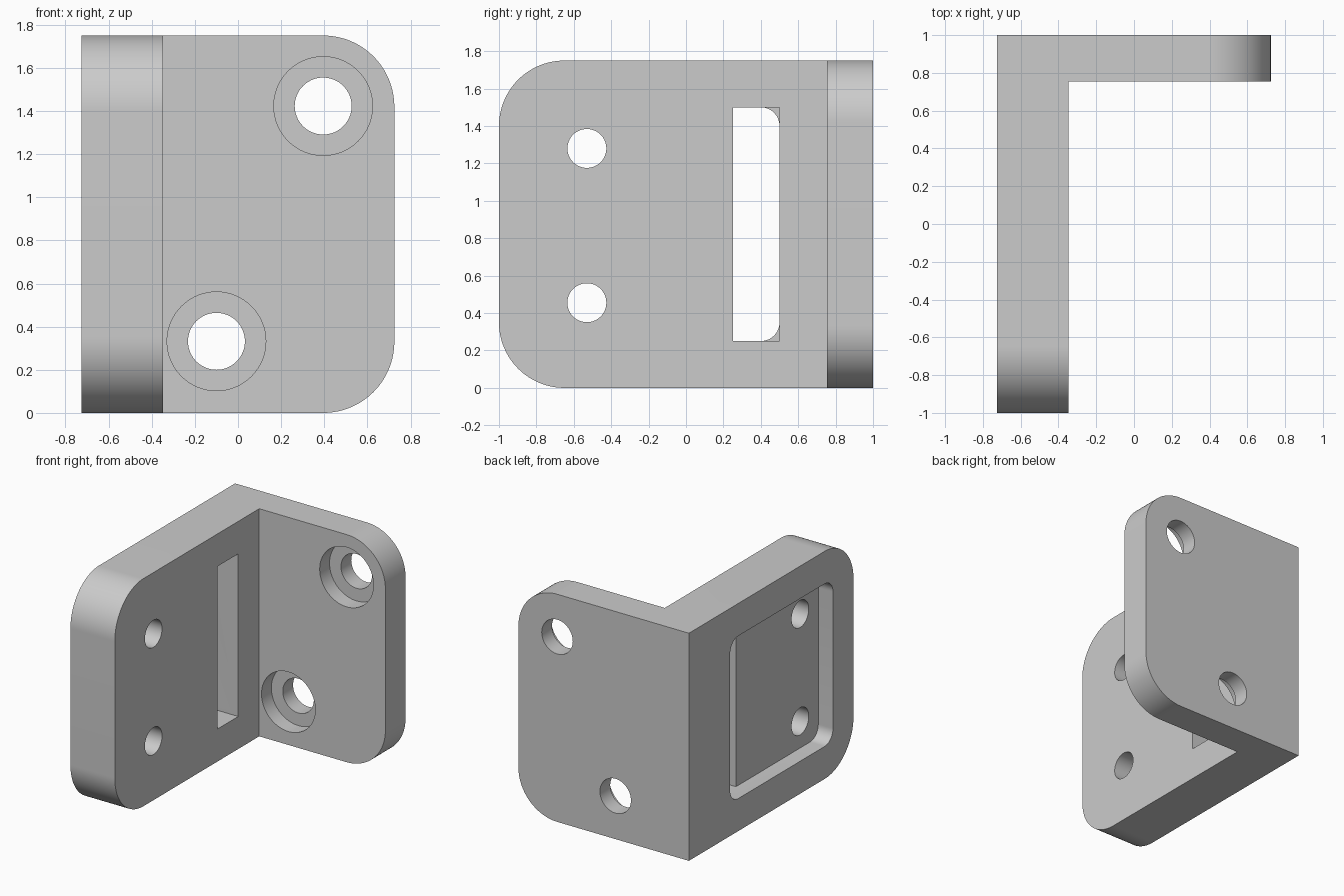
import bpy
import bmesh
from math import radians
from mathutils import Matrix, Vector

default = bpy.data.objects.get("Cube")
if default:
    bpy.data.objects.remove(default, do_unlink=True)

# Overall sizes
W, D, H = 0.725, 1.0, 1.75       # half width, half depth, height
INNER_X, INNER_Y = -0.348, 0.755  # inner faces of the two plates
FLOOR_X = -0.6                   # floor of the recess in the side plate

grey = bpy.data.materials.new("plain grey")
grey.use_nodes = True
grey.diffuse_color = (0.6, 0.6, 0.6, 1)
grey.node_tree.nodes["Principled BSDF"].inputs["Base Color"].default_value = (0.6, 0.6, 0.6, 1)


def add_object(name, bm):
    bmesh.ops.recalc_face_normals(bm, faces=bm.faces)
    mesh = bpy.data.meshes.new(name)
    bm.to_mesh(mesh)
    bm.free()
    mesh.materials.append(grey)
    obj = bpy.data.objects.new(name, mesh)
    bpy.context.collection.objects.link(obj)
    return obj


def round_edges(bm, test, radius, segments):
    edges = [e for e in bm.edges if test(e.verts[0].co, e.verts[1].co)]
    bmesh.ops.bevel(bm, geom=edges, offset=radius, segments=segments,
                    profile=0.5, affect='EDGES')


def box_cutter(name, low, high, radius=0):
    low, high = Vector(low), Vector(high)
    bm = bmesh.new()
    bmesh.ops.create_cube(bm, size=1)
    bmesh.ops.scale(bm, vec=high - low, verts=bm.verts)
    bmesh.ops.translate(bm, vec=(low + high) / 2, verts=bm.verts)
    if radius:
        round_edges(bm, lambda a, b: abs(a.x - b.x) > 0.01, radius, 12)
    return add_object(name, bm)


def hole_cutter(name, centre, radius, length, axis):
    bm = bmesh.new()
    turn = Matrix.Rotation(radians(90), 4, 'Y' if axis == 'X' else 'X')
    bmesh.ops.create_cone(bm, cap_ends=True, segments=64, radius1=radius,
                          radius2=radius, depth=length,
                          matrix=Matrix.Translation(centre) @ turn)
    return add_object(name, bm)


# L-shaped body with rounded outer corners on both plates
bm = bmesh.new()
outline = [(-W, -D), (INNER_X, -D), (INNER_X, INNER_Y), (W, INNER_Y), (W, D), (-W, D)]
base = bm.faces.new([bm.verts.new((x, y, 0)) for x, y in outline])
top = bmesh.ops.extrude_face_region(bm, geom=[base])["geom"]
bmesh.ops.translate(bm, vec=(0, 0, H),
                    verts=[v for v in top if isinstance(v, bmesh.types.BMVert)])
round_edges(bm, lambda a, b: a.z == b.z and a.y < -0.99 and b.y < -0.99, 0.35, 32)
round_edges(bm, lambda a, b: a.z == b.z and a.x > 0.72 and b.x > 0.72, 0.33, 32)
bracket = add_object("angle_bracket", bm)

# Slot and recess in the side plate
cutters = [
    box_cutter("slot_cutter", (FLOOR_X, 0.25, 0.25), (-0.2, 0.5, 1.5)),
    box_cutter("recess_cutter", (-0.9, -0.75, 0.25), (FLOOR_X, 0.5, 1.5), 0.1),
]

# Plain holes in the side plate
for z in (0.455, 1.28):
    cutters.append(hole_cutter("side_hole_cutter", (-0.5, -0.53, z), 0.104, 1, 'X'))

# Counterbored holes in the back plate
for x, z in ((0.395, 1.423), (-0.1, 0.332)):
    cutters.append(hole_cutter("back_hole_cutter", (x, 0.9, z), 0.132, 0.6, 'Y'))
    cutters.append(hole_cutter("counterbore_cutter", (x, 0.775, z), 0.229, 0.2, 'Y'))

for cutter in cutters:
    cutter.hide_render = True
    mod = bracket.modifiers.new(cutter.name, 'BOOLEAN')
    mod.operation = 'DIFFERENCE'
    mod.solver = 'EXACT'
    mod.object = cutter

# Apply the cuts and discard the cutters
depsgraph = bpy.context.evaluated_depsgraph_get()
finished = bpy.data.meshes.new_from_object(bracket.evaluated_get(depsgraph))
bracket.modifiers.clear()
bracket.data = finished
for cutter in cutters:
    bpy.data.objects.remove(cutter, do_unlink=True)

bpy.ops.object.select_all(action='DESELECT')
bracket.select_set(True)
bpy.context.view_layer.objects.active = bracket
bpy.ops.object.shade_smooth_by_angle(angle=radians(30))
